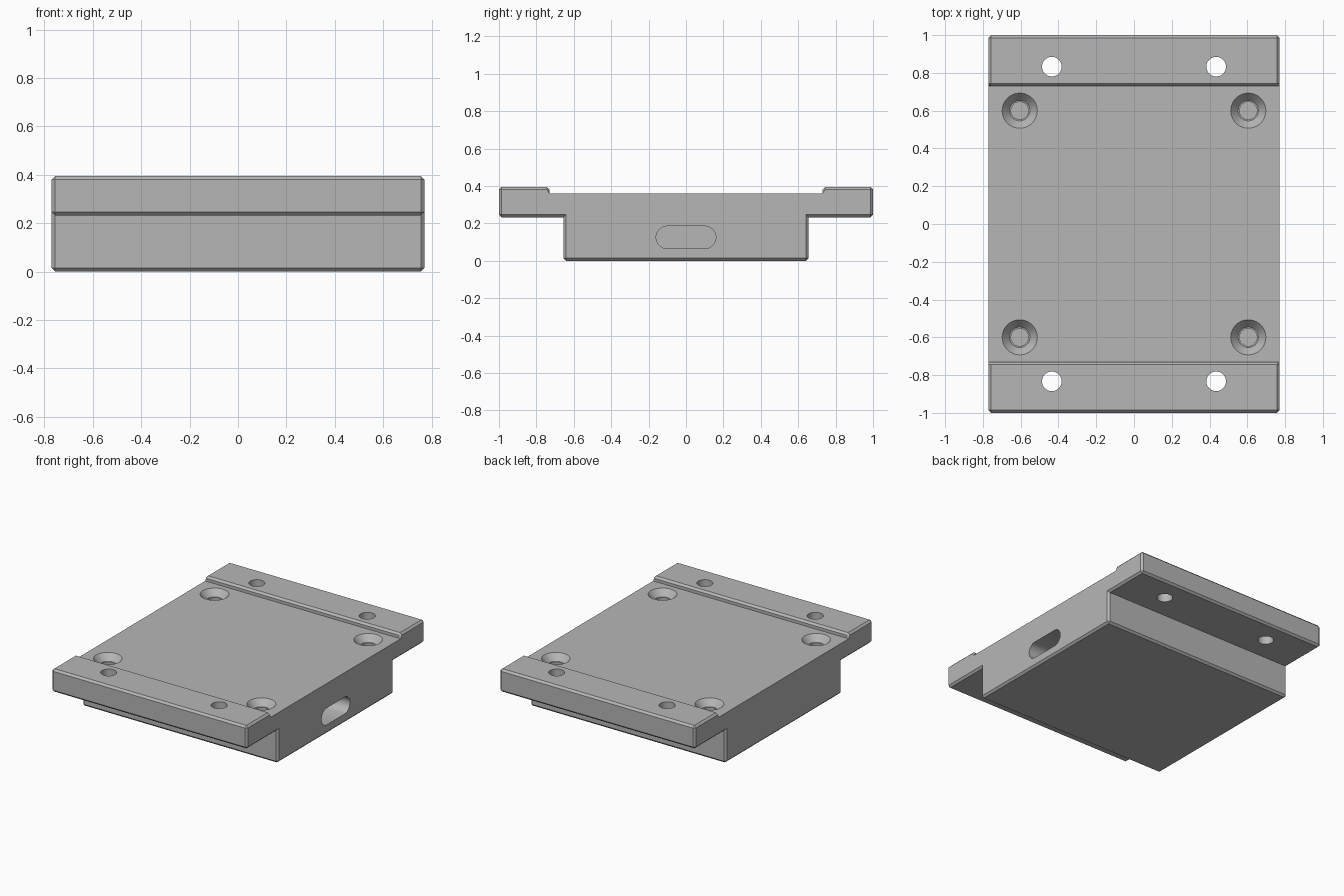
import bpy, bmesh
from math import sin, cos, pi
from mathutils import Vector

if "Cube" in bpy.data.objects:
    bpy.data.objects.remove(bpy.data.objects["Cube"], do_unlink=True)

HALF_X, DECK, TOP, LEDGE = 0.77, 0.36, 0.395, 0.232
BODY_Y, STEP_Y, CHAMFER = 0.655, 0.73, 0.014

grey = bpy.data.materials.new("plain grey")
grey.use_nodes = True
colour = (0.47, 0.47, 0.47, 1)
grey.diffuse_color = colour
grey.node_tree.nodes["Principled BSDF"].inputs["Base Color"].default_value = colour


def make_object(name, bm):
    bmesh.ops.recalc_face_normals(bm, faces=bm.faces)
    mesh = bpy.data.meshes.new(name)
    bm.to_mesh(mesh)
    bm.free()
    mesh.materials.append(grey)
    obj = bpy.data.objects.new(name, mesh)
    bpy.context.collection.objects.link(obj)
    return obj


def loft(bm, rings):
    """Closed solid through a list of equal-length point rings."""
    loops = [[bm.verts.new(p) for p in ring] for ring in rings]
    n = len(loops[0])
    for low, high in zip(loops, loops[1:]):
        for i in range(n):
            j = (i + 1) % n
            bm.faces.new((low[i], low[j], high[j], high[i]))
    bm.faces.new(loops[0][::-1])
    bm.faces.new(loops[-1])


def turned(bm, x, y, profile, sides=40):
    """Round solid from (radius, height) pairs."""
    loft(bm, [[(x + r * cos(2 * pi * i / sides), y + r * sin(2 * pi * i / sides), z)
               for i in range(sides)] for r, z in profile])


# Block: mirrored stepped profile drawn out across the width
half = [(BODY_Y, 0), (BODY_Y, LEDGE), (1, LEDGE), (1, TOP), (STEP_Y, TOP), (STEP_Y, DECK)]
profile = half + [(-y, z) for y, z in reversed(half)]
bm = bmesh.new()
loft(bm, [[(x, y, z) for y, z in profile] for x in (-HALF_X, HALF_X)])
bmesh.ops.recalc_face_normals(bm, faces=bm.faces)


# Chamfer every outer edge except those of the deck
def chamfered(edge):
    on_deck = all(abs(v.co.z - DECK) < 1e-4 for v in edge.verts)
    return edge.is_convex and not on_deck


bmesh.ops.bevel(bm, geom=[e for e in bm.edges if chamfered(e)], offset=CHAMFER,
                offset_type='OFFSET', segments=1, affect='EDGES', profile=0.5)
block = make_object("mounting_block", bm)

# Holes: through holes in the flanges, countersunk blind holes in the deck
bm = bmesh.new()
for sx in (-1, 1):
    for sy in (-1, 1):
        turned(bm, sx * 0.435, sy * 0.833, [(0.052, 0.1), (0.052, 0.5)])
        turned(bm, sx * 0.605, sy * 0.6,
               [(0.046, 0.12), (0.046, 0.315), (0.054, 0.315), (0.093, DECK), (0.093, 0.5)])

# Rounded slot in the side
slot = []
for i in range(24):
    a = 2 * pi * (i + 0.5) / 24
    side = 0.1 if cos(a) > 0 else -0.1
    slot.append(Vector((0, side + 0.06 * cos(a), 0.125 + 0.06 * sin(a))))
loft(bm, [[p + Vector((x, 0, 0)) for p in slot] for x in (0.5, 0.9)])
cutter = make_object("hole_cutter", bm)
cutter.hide_render = True

# Cut, bake the result and drop the cutter
cut = block.modifiers.new("holes", 'BOOLEAN')
cut.operation = 'DIFFERENCE'
cut.solver = 'EXACT'
cut.object = cutter
bpy.ops.object.select_all(action='DESELECT')
block.select_set(True)
bpy.context.view_layer.objects.active = block
bpy.ops.object.modifier_apply(modifier=cut.name)
bpy.data.objects.remove(cutter, do_unlink=True)
bpy.ops.object.shade_smooth_by_angle(angle=0.44)
